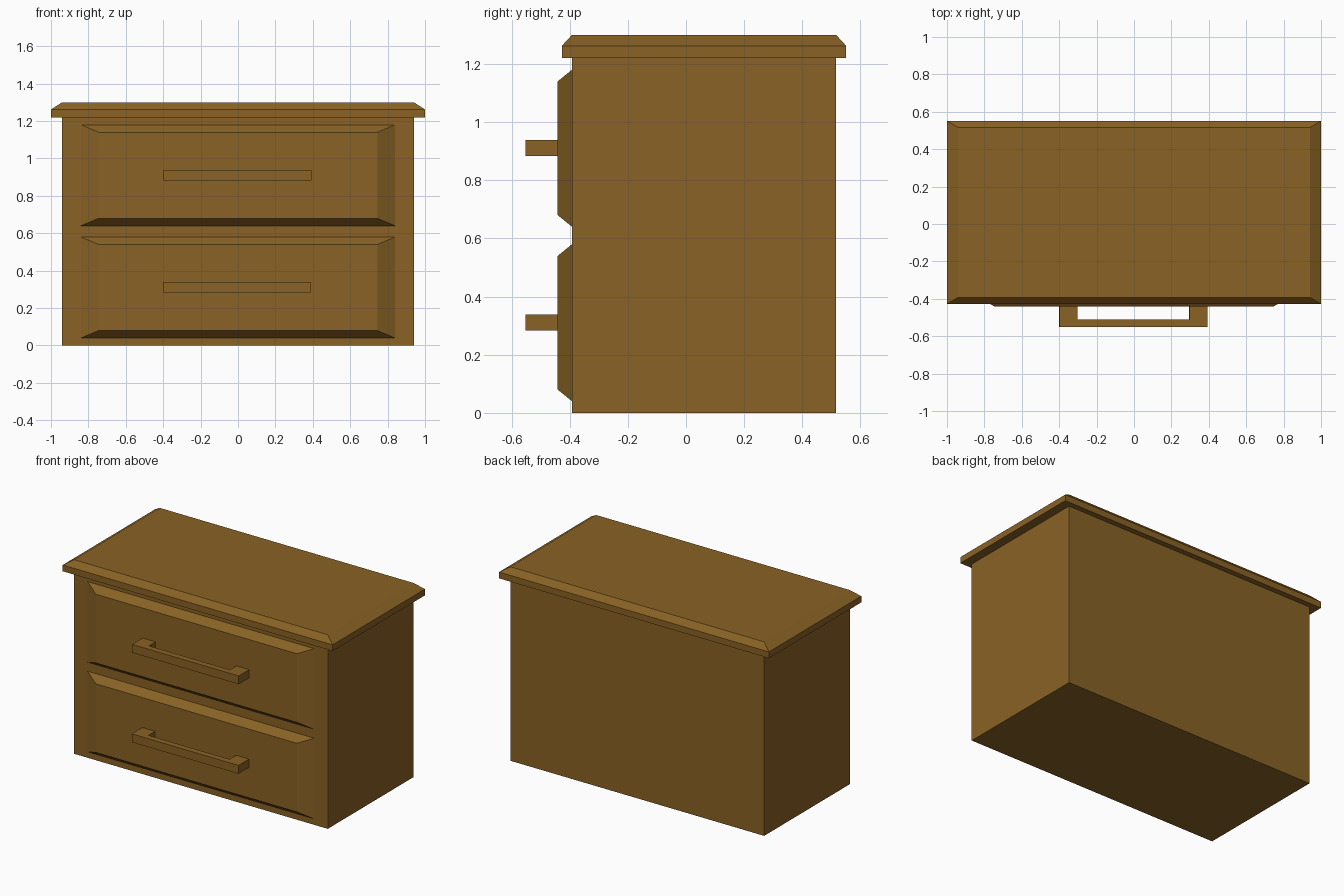
import bpy, bmesh

if "Cube" in bpy.data.objects:
    bpy.data.objects.remove(bpy.data.objects["Cube"])

wood = bpy.data.materials.new("brown wood")
wood.diffuse_color = (0.25, 0.122, 0.018, 1)
wood.use_nodes = True
wood.node_tree.nodes["Principled BSDF"].inputs["Base Color"].default_value = wood.diffuse_color


def finish(name, bm):
    bmesh.ops.recalc_face_normals(bm, faces=bm.faces)
    mesh = bpy.data.meshes.new(name)
    bm.to_mesh(mesh)
    bm.free()
    mesh.materials.append(wood)
    obj = bpy.data.objects.new(name, mesh)
    bpy.context.collection.objects.link(obj)


def loft(name, rings):
    """Skin a stack of point rings and cap both ends."""
    bm = bmesh.new()
    vs = [[bm.verts.new(p) for p in ring] for ring in rings]
    n = len(vs[0])
    for a, b in zip(vs, vs[1:]):
        for i in range(n):
            j = (i + 1) % n
            bm.faces.new((a[i], a[j], b[j], b[i]))
    bm.faces.new(vs[0])
    bm.faces.new(vs[-1])
    finish(name, bm)


def flat_rect(x, y0, y1, z):
    return [(-x, y0, z), (x, y0, z), (x, y1, z), (-x, y1, z)]


def front_rect(x, y, z0, z1):
    return [(-x, y, z0), (x, y, z0), (x, y, z1), (-x, y, z1)]


# Cabinet body
loft("cabinet_body", [flat_rect(0.94, -0.392, 0.515, z) for z in (0, 1.22)])

# Overhanging top with a bevelled upper edge
loft("cabinet_top", [flat_rect(1.0, -0.427, 0.551, 1.22),
                     flat_rect(1.0, -0.427, 0.551, 1.262),
                     flat_rect(0.94, -0.392, 0.516, 1.30)])

for label, z, dx in (("lower", 0.04, -0.005), ("upper", 0.64, -0.003)):
    # Drawer front with sloping borders
    loft(label + "_drawer_front", [front_rect(0.84, -0.392, z, z + 0.54),
                                   front_rect(0.745, -0.441, z + 0.04, z + 0.50)])
    # U-shaped handle
    outline = [(-0.395, -0.441), (-0.395, -0.552), (0.395, -0.552), (0.395, -0.441),
               (0.30, -0.441), (0.30, -0.511), (-0.30, -0.511), (-0.30, -0.441)]
    loft(label + "_handle", [[(x + dx, y, z + h) for x, y in outline]
                             for h in (0.243, 0.299)])
